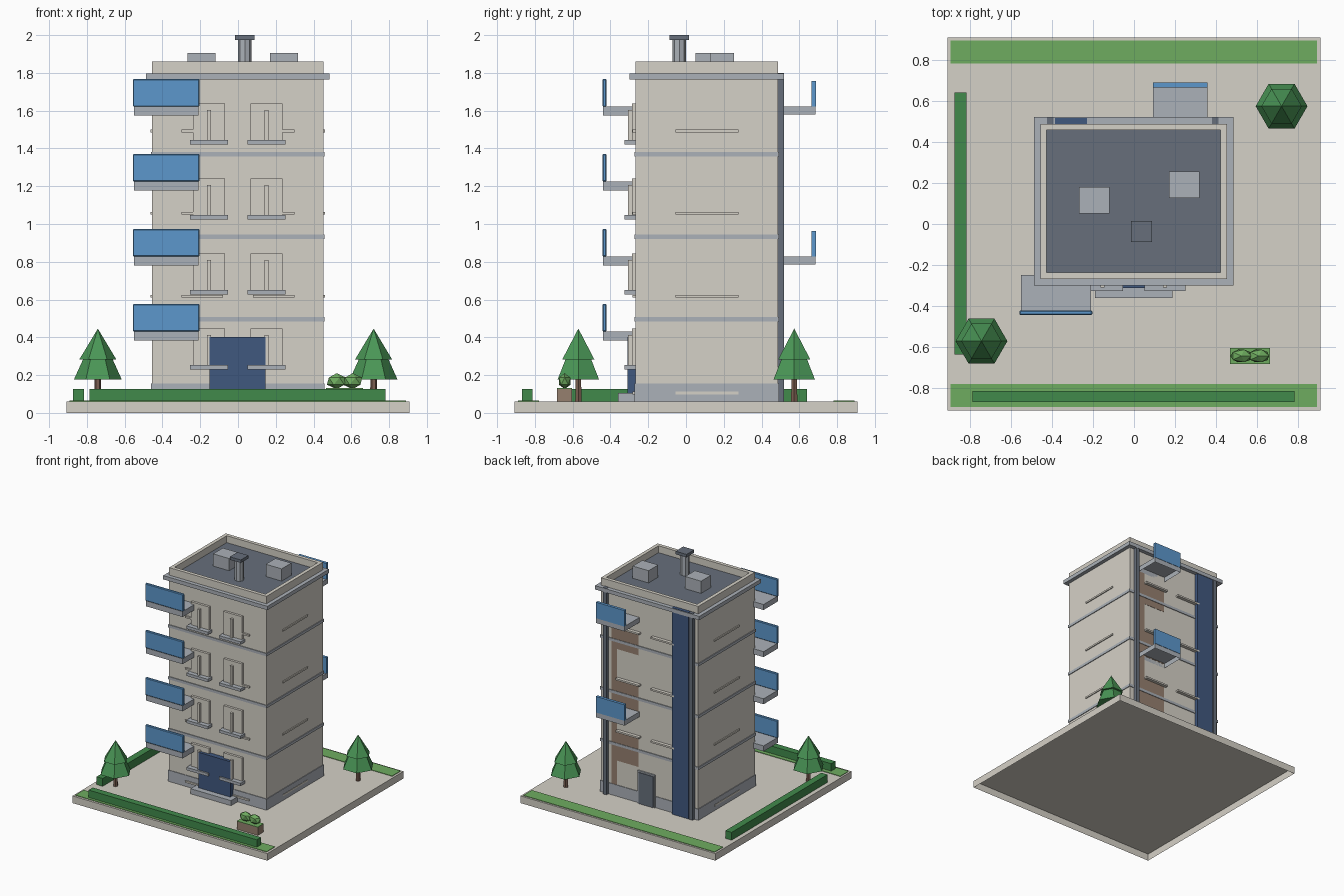
import bpy, bmesh, math
from mathutils import Matrix

cube = bpy.data.objects.get("Cube")
if cube:
    bpy.data.objects.remove(cube, do_unlink=True)


def material(name, hexcode):
    def linear(c):
        return c / 12.92 if c <= 0.04045 else ((c + 0.055) / 1.055) ** 2.4
    rgb = [linear(int(hexcode[i:i + 2], 16) / 255) for i in (0, 2, 4)]
    m = bpy.data.materials.new(name)
    m.use_nodes = True
    m.diffuse_color = (*rgb, 1)
    m.node_tree.nodes["Principled BSDF"].inputs["Base Color"].default_value = (*rgb, 1)
    return m


WALL = material("warm plaster", "d5d1c7")
CONCRETE = material("concrete grey", "abb1b8")
SLATE = material("slate", "676f7b")
BLUE = material("balcony blue", "5c97cc")
NAVY = material("navy", "40587f")
HEDGE = material("hedge green", "418a4b")
TREE = material("tree green", "4a9656")
GRASS = material("grass green", "6fac60")
BRICK = material("brick brown", "96806f")
BARK = material("bark brown", "7a5e50")


def finish(bm, name, mat):
    mesh = bpy.data.meshes.new(name)
    bm.to_mesh(mesh)
    bm.free()
    mesh.materials.append(mat)
    ob = bpy.data.objects.new(name, mesh)
    bpy.context.scene.collection.objects.link(ob)
    return ob


def box(name, mat, x, y, z, bevel=0, open_below=False):
    """Box from (min, max) ranges on each axis."""
    bm = bmesh.new()
    bmesh.ops.create_cube(bm, size=1)
    for v in bm.verts:
        v.co = [r[0] if c < 0 else r[1] for c, r in zip(v.co, (x, y, z))]
    if bevel:
        bmesh.ops.bevel(bm, geom=bm.edges[:], offset=bevel, segments=1, affect='EDGES')
    if open_below:
        bm.normal_update()
        bmesh.ops.delete(bm, geom=[f for f in bm.faces if f.normal.z < -0.9],
                         context='FACES')
    return finish(bm, name, mat)


def cone(name, mat, x, y, z, r1, r2, sides, turn=0):
    bm = bmesh.new()
    bmesh.ops.create_cone(bm, cap_ends=True, segments=sides, radius1=r1, radius2=r2,
                          depth=z[1] - z[0],
                          matrix=Matrix.Translation((x, y, sum(z) / 2))
                          @ Matrix.Rotation(turn, 4, 'Z'))
    bmesh.ops.remove_doubles(bm, verts=bm.verts, dist=0.0001)
    return finish(bm, name, mat)


def around(low, high, d):
    return (low - d, high + d)


L, R, F, B = -0.455, 0.452, -0.267, 0.487   # building footprint
G = 0.061                                   # level on which parts stand
STOREY = 0.397

# Site, a hollow tray-like slab
box("ground_slab", WALL, (-0.908, 0.908), (-0.907, 0.907), (0, 0.06), open_below=True)
box("grass_front", GRASS, (-0.893, 0.89), (-0.89, -0.778), (G, G + 0.004))
box("grass_back", GRASS, (-0.893, 0.89), (0.78, 0.893), (G, G + 0.004))
box("hedge_front", HEDGE, (-0.785, 0.782), (-0.867, -0.812), (G, 0.127))
box("hedge_side", HEDGE, (-0.873, -0.816), (-0.635, 0.64), (G, 0.127))

# Building shell
box("main_block", WALL, (L, R), (F, B), (G, 1.78))
box("plinth", CONCRETE, around(L, R, 0.005), around(F, B, 0.005), (G, 0.155))
for i, z in enumerate((0.485, 0.921, 1.358)):
    box(f"floor_band_{i}", CONCRETE, around(L, R, 0.006), around(F, B, 0.006), (z, z + 0.023))
box("cornice", CONCRETE, around(L, R, 0.032), around(F, B, 0.033), (1.765, 1.797))
box("roof_deck", SLATE, around(L, R, -0.025), around(F, B, -0.025), (1.79, 1.802))
T = 0.03
box("parapet_front", WALL, (L, R), (F, F + T), (1.79, 1.86))
box("parapet_back", WALL, (L, R), (B - T, B), (1.79, 1.86))
box("parapet_right", WALL, (L, L + T), (F + T, B - T), (1.79, 1.86))
box("parapet_left", WALL, (R - T, R), (F + T, B - T), (1.79, 1.86))

# Roof equipment
box("roof_unit_right", CONCRETE, (-0.267, -0.118), (0.05, 0.18), (1.8, 1.905))
box("roof_unit_left", CONCRETE, (0.17, 0.318), (0.127, 0.255), (1.8, 1.905))
cone("chimney_shaft", CONCRETE, 0.036, -0.035, (1.8, 1.976), 0.036, 0.036, 8)
box("chimney_cap", SLATE, (-0.015, 0.087), (-0.087, 0.015), (1.975, 2.0))

# Front windows and balconies, one set per storey
for i in range(4):
    dz = i * STOREY
    for side, x in (("right", -0.154), ("left", 0.151)):
        box(f"window_panel_{side}_{i}", WALL, around(x, x, 0.085), (-0.287, F),
            (0.25 + dz, 0.447 + dz))
        box(f"window_mullion_{side}_{i}", WALL, around(x, x, 0.01), (-0.308, F),
            (0.25 + dz, 0.413 + dz))
        box(f"window_sill_{side}_{i}", CONCRETE, around(x, x, 0.1), (-0.325, F),
            (0.23 + dz, 0.254 + dz))
    box(f"balcony_slab_{i}", CONCRETE, (-0.55, -0.208), (-0.44, -0.247),
        (0.384 + dz, 0.43 + dz), open_below=True)
    box(f"balcony_panel_{i}", BLUE, (-0.557, -0.203), (-0.443, -0.42),
        (0.43 + dz, 0.576 + dz), bevel=0.005)

# Back balconies
for i in (1, 3):
    dz = i * STOREY
    box(f"back_balcony_slab_{i}", CONCRETE, (0.092, 0.357), (B, 0.686),
        (0.388 + dz, 0.43 + dz), open_below=True)
    box(f"back_balcony_panel_{i}", BLUE, (0.092, 0.357), (0.665, 0.689),
        (0.43 + dz, 0.565 + dz))

# Thin ledges on every wall
for i, z in enumerate((0.105, 0.617, 1.056, 1.492)):
    h = around(z, z, 0.007)
    for side, s in (("right", -1), ("left", 1)):
        x = sorted((s * 0.08, s * 0.298))
        box(f"front_ledge_{side}_{i}", WALL, x, (F - 0.015, F), h)
    if i:
        box(f"back_ledge_right_{i}", WALL, (-0.25, -0.03), (B, B + 0.028), h)
        box(f"back_ledge_left_{i}", WALL, (0.08, 0.298), (B, B + 0.028), h)
    box(f"right_ledge_{i}", WALL, (L - 0.008, L), (-0.055, 0.277), h)
    box(f"left_ledge_{i}", WALL, (R, R + 0.008), (-0.055, 0.277), h)

# Entrance
box("front_door", NAVY, (-0.152, 0.146), (-0.311, F), (G, 0.402))
box("entrance_step", CONCRETE, (-0.19, 0.187), (-0.36, F), (G, 0.104))

# Back wall details
box("stair_strip", NAVY, (-0.385, -0.228), (B, 0.515), (G, 1.8))
for side, x in (("right", -0.407), ("left", 0.395)):
    box(f"downpipe_{side}", SLATE, around(x, x, 0.016), (B, 0.518), (G, 1.8))
box("back_door_frame", CONCRETE, (-0.058, 0.102), (B, 0.499), (G, 0.335))
box("back_door", SLATE, (-0.046, 0.09), (B, 0.505), (G, 0.323))
box("brick_column", BRICK, (0.3, 0.352), (B, B + 0.002), (0.155, 1.58))
for i, z in enumerate(((0.36, 0.61), (0.82, 1.05), (1.3, 1.486))):
    box(f"brick_panel_{i}", BRICK, (0.1, 0.3), (B, B + 0.002), z)

# Trees, with a corner towards each side
TURN = math.pi / 6
for n, x, y in (("front", -0.742, -0.57), ("back", 0.718, 0.573)):
    cone(f"{n}_tree_trunk", BARK, x, y, (G, 0.19), 0.019, 0.017, 6, TURN)
    cone(f"{n}_tree_lower", TREE, x, y, (0.178, 0.39), 0.126, 0.03, 6, TURN)
    cone(f"{n}_tree_upper", TREE, x, y, (0.283, 0.446), 0.098, 0, 6, TURN)

# Planter with two shrubs
box("planter", BRICK, (0.467, 0.662), (-0.682, -0.603), (G, 0.127))
box("planter_fill", GRASS, (0.467, 0.662), (-0.682, -0.603), (0.127, 0.131))
for i, x in enumerate((0.522, 0.607)):
    bm = bmesh.new()
    bmesh.ops.create_icosphere(bm, subdivisions=1, radius=1,
                               matrix=Matrix.Translation((x, -0.642, 0.168))
                               @ Matrix.Diagonal((0.057, 0.036, 0.042, 1)))
    finish(bm, f"shrub_{i}", GRASS)
